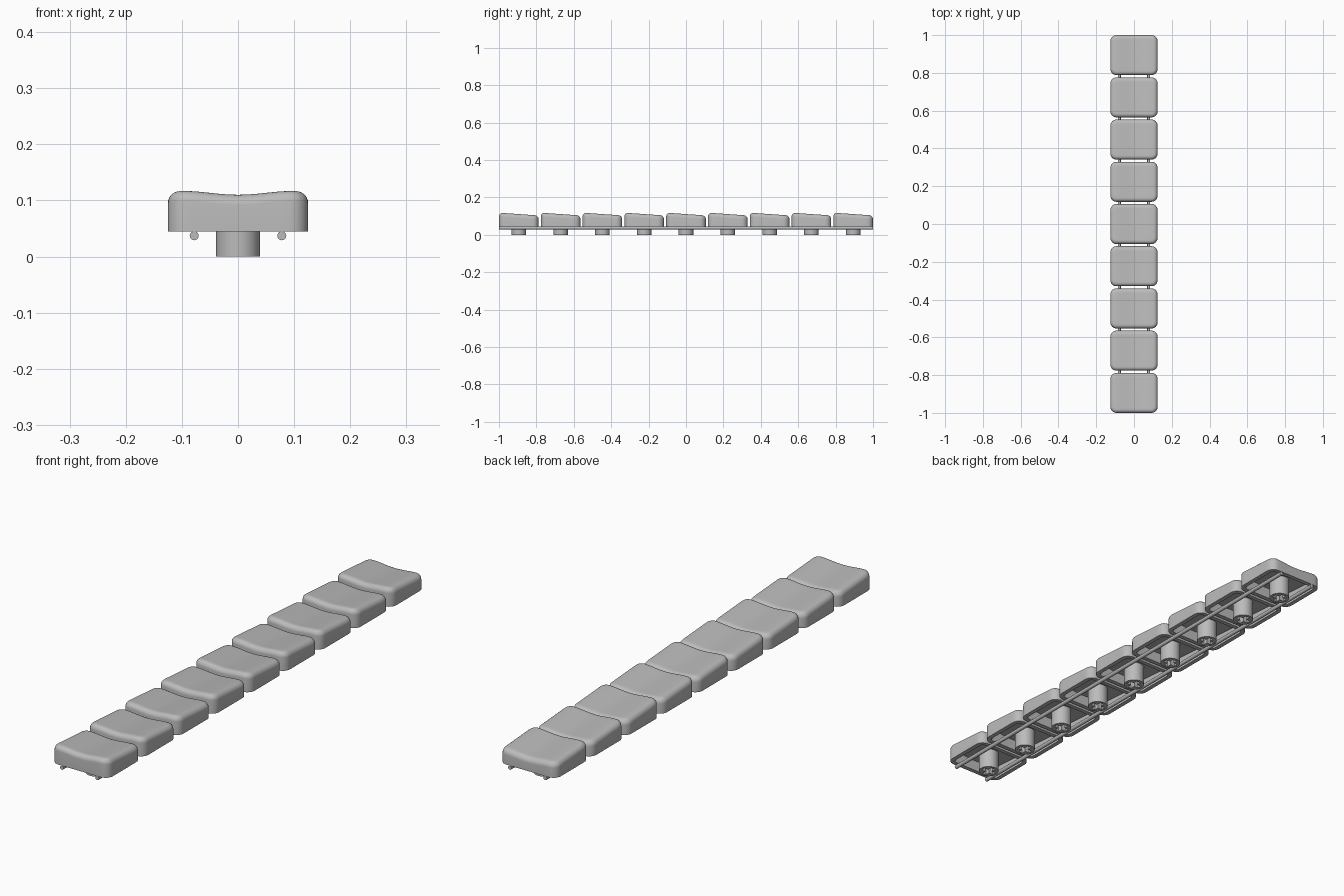
import bpy, bmesh, math

cube = bpy.data.objects.get("Cube")
if cube:
    bpy.data.objects.remove(cube)

COUNT, PITCH = 9, 0.2235
HX, HY, RIM_Z, FILLET = 0.125, 0.106, 0.045, 0.02
ROD_X, ROD_Z, ROD_R = 0.078, 0.037, 0.008

grey = bpy.data.materials.new("plastic grey")
grey.use_nodes = True
colour = (0.5, 0.5, 0.5, 1)
grey.diffuse_color = colour
grey.node_tree.nodes["Principled BSDF"].inputs["Base Color"].default_value = colour


def add_object(name, mesh):
    ob = bpy.data.objects.new(name, mesh)
    bpy.context.collection.objects.link(ob)
    return ob


def finish(bm, name):
    bmesh.ops.recalc_face_normals(bm, faces=bm.faces)
    mesh = bpy.data.meshes.new(name)
    bm.to_mesh(mesh)
    bm.free()
    mesh.materials.append(grey)
    return mesh


def smooth(ob, degrees=35):
    bpy.ops.object.select_all(action="DESELECT")
    ob.select_set(True)
    bpy.context.view_layer.objects.active = ob
    bpy.ops.object.shade_smooth_by_angle(angle=math.radians(degrees))


def outline(inset, steps=10, arc=6, radius=0.032):
    """Rounded rectangle with subdivided sides, counter-clockwise."""
    r = max(radius - inset, 0.008)
    cx, cy = HX - inset - r, HY - inset - r
    corners = []
    for k, (sx, sy) in enumerate(((1, 1), (-1, 1), (-1, -1), (1, -1))):
        corners.append([(sx * cx + r * math.cos((k + i / arc) * math.pi / 2),
                         sy * cy + r * math.sin((k + i / arc) * math.pi / 2))
                        for i in range(arc + 1)])
    points = []
    for k, corner in enumerate(corners):
        points += corner
        a, b = corner[-1], corners[(k + 1) % 4][0]
        points += [(a[0] + (b[0] - a[0]) * i / steps, a[1] + (b[1] - a[1]) * i / steps)
                   for i in range(1, steps)]
    return points


def top_z(x, y):
    """Dished across, sloping down to the back."""
    return 0.1075 - 0.0035 * math.cos(math.pi * x / 0.1) - 0.07 * y


# Keycap shell: ceiling, inner wall, rim, outer wall, rounded edge, dished top
def cap_mesh():
    bm = bmesh.new()
    rings = []

    def ring(points, height):
        rings.append([bm.verts.new((x, y, height(x, y))) for x, y in points])

    inner = outline(0.018)
    for s in (0.25, 0.5, 0.75, 1):
        ring([(x * s, y * s) for x, y in inner], lambda x, y: top_z(x, y) - 0.022)
    ring(inner, lambda x, y: RIM_Z)
    ring(outline(0), lambda x, y: RIM_Z)
    for i in range(7):
        a = i / 6 * math.pi / 2
        drop = FILLET * (1 - math.sin(a))
        ring(outline(FILLET * (1 - math.cos(a))), lambda x, y: top_z(x, y) - drop)
    edge = outline(FILLET)
    for s in (0.9, 0.8, 0.65, 0.5, 0.35, 0.2):
        ring([(x * s, y * s) for x, y in edge], top_z)
    for lower, upper in zip(rings, rings[1:]):
        n = len(lower)
        for i in range(n):
            j = (i + 1) % n
            bm.faces.new((lower[i], lower[j], upper[j], upper[i]))
    for end, z in ((rings[0], top_z(0, 0) - 0.022), (rings[-1], top_z(0, 0))):
        centre = bm.verts.new((0, 0, z))
        for i in range(len(end)):
            bm.faces.new((end[i - 1], end[i], centre))
    return finish(bm, "keycap")


# Stem: round post with a cross-shaped socket in its foot
def stem_mesh():
    bm = bmesh.new()
    bmesh.ops.create_cone(bm, cap_ends=True, segments=40, radius1=0.039, radius2=0.039, depth=0.09)
    bmesh.ops.translate(bm, verts=bm.verts, vec=(0, 0, 0.045))
    post = add_object("stem_blank", finish(bm, "stem_blank"))

    arm, half = 0.028, 0.009
    bm = bmesh.new()
    cross = []
    for k in range(4):
        c, s = round(math.cos(k * math.pi / 2)), round(math.sin(k * math.pi / 2))
        for x, y in ((arm, -half), (arm, half), (half, half)):
            cross.append(bm.verts.new((x * c - y * s, x * s + y * c, -0.01)))
    face = bm.faces.new(cross)
    up = bmesh.ops.extrude_face_region(bm, geom=[face])["geom"]
    bmesh.ops.translate(bm, verts=[v for v in up if isinstance(v, bmesh.types.BMVert)],
                        vec=(0, 0, 0.065))
    cutter = add_object("socket_cutter", finish(bm, "socket_cutter"))
    cutter.hide_render = True

    cut = post.modifiers.new("socket", "BOOLEAN")
    cut.operation, cut.solver, cut.object = "DIFFERENCE", "EXACT", cutter
    bpy.context.view_layer.update()
    mesh = bpy.data.meshes.new_from_object(post.evaluated_get(bpy.context.evaluated_depsgraph_get()))
    for ob in (post, cutter):
        bpy.data.objects.remove(ob)
    return mesh


# Runner rod along the whole strip
def rod_mesh():
    bm = bmesh.new()
    bmesh.ops.create_cone(bm, cap_ends=True, segments=20, radius1=ROD_R, radius2=ROD_R, depth=2)
    for v in bm.verts:
        v.co = (v.co.x, v.co.z, v.co.y)
    return finish(bm, "runner_rod")


cap, stem, rod = cap_mesh(), stem_mesh(), rod_mesh()
for i in range(COUNT):
    y = (i - (COUNT - 1) / 2) * PITCH
    for name, mesh in (("keycap", cap), ("stem", stem)):
        ob = add_object(f"{name}_{i + 1}", mesh)
        ob.location.y = y
        if i == 0:
            smooth(ob)
for side, x in (("left", ROD_X), ("right", -ROD_X)):
    ob = add_object(f"runner_rod_{side}", rod)
    ob.location = (x, 0, ROD_Z)
    if side == "left":
        smooth(ob)
